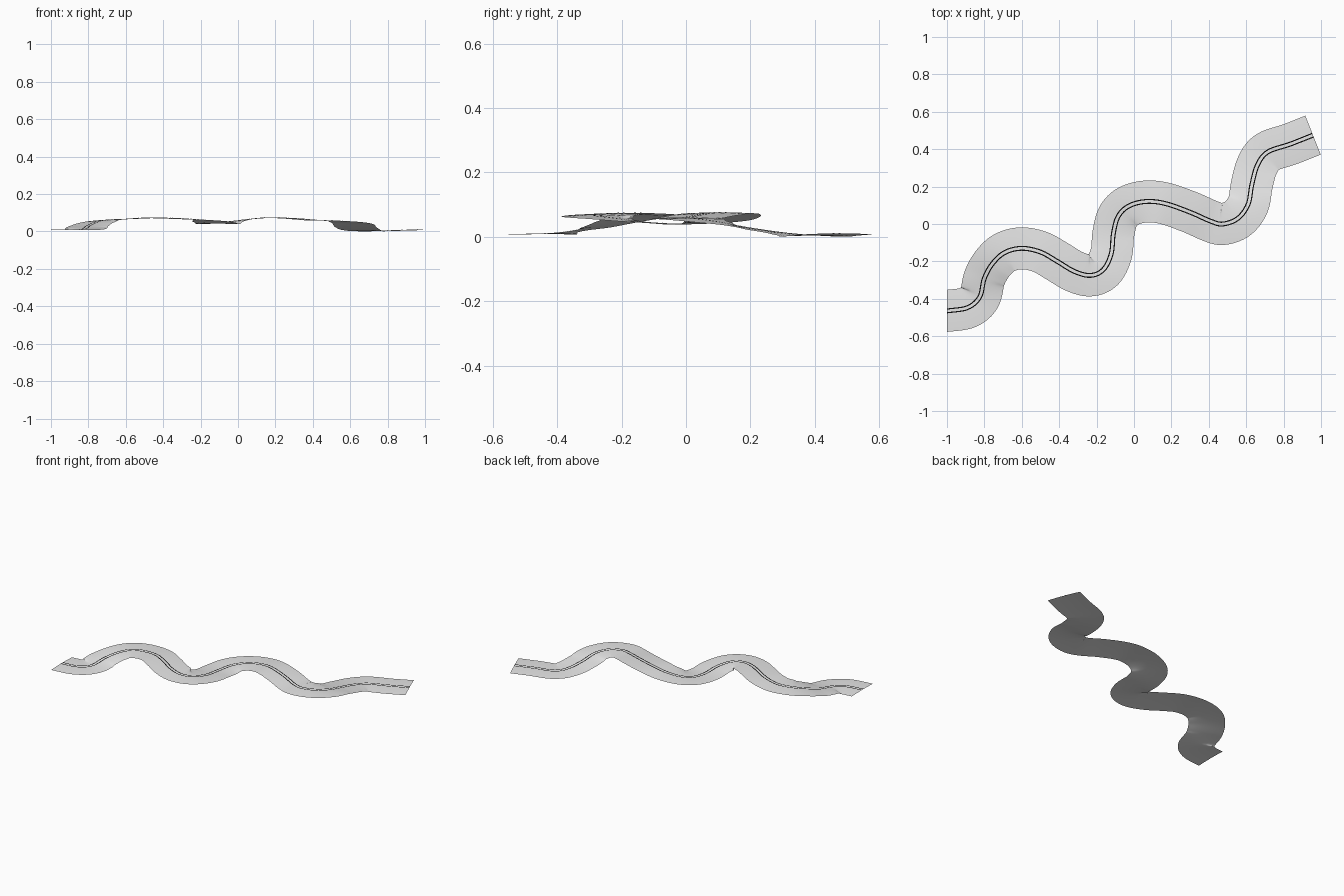
import bpy
from mathutils import Vector

cube = bpy.data.objects.get("Cube")
if cube:
    bpy.data.objects.remove(cube)

HALF_WIDTH = 0.112
STEPS = 8

# Centre line of the road, with its height
PATH = [Vector(p) for p in (
    (-1, -.465, .01), (-.89, -.447, .01), (-.825, -.39, .013), (-.8, -.29, .03),
    (-.755, -.21, .05), (-.69, -.152, .063), (-.6, -.13, .068), (-.5, -.15, .074),
    (-.41, -.2, .074), (-.32, -.253, .071), (-.235, -.275, .066), (-.165, -.245, .06),
    (-.122, -.16, .05), (-.11, -.05, .042), (-.085, .04, .045), (-.03, .095, .054),
    (.06, .12, .067), (.165, .11, .076), (.3, .063, .071), (.41, .015, .062),
    (.475, 0, .06), (.555, .03, .056), (.61, .105, .045), (.63, .21, .026),
    (.66, .315, .011), (.715, .385, .004), (.835, .427, .007), (.957, .475, .011))]


def make_material(name, value):
    mat = bpy.data.materials.new(name)
    mat.use_nodes = True
    colour = (value, value, value, 1)
    mat.diffuse_color = colour
    mat.node_tree.nodes["Principled BSDF"].inputs["Base Color"].default_value = colour
    return mat


def smooth_path(points):
    """Pass a smooth curve through the points."""
    ends = [points[0] * 2 - points[1]] + points + [points[-1] * 2 - points[-2]]
    out = []
    for a, b, c, d in zip(ends, ends[1:], ends[2:], ends[3:]):
        for i in range(STEPS):
            t = i / STEPS
            out.append(b + (c - a) * t / 2 + (a * 2 - b * 5 + c * 4 - d) * t * t / 2
                       + (b * 3 - a - c * 3 + d) * t ** 3 / 2)
    return out + [points[-1]]


def side_vectors(points):
    """Level vectors pointing to the left of the path."""
    sides = []
    for i in range(len(points)):
        along = points[min(i + 1, len(points) - 1)] - points[max(i - 1, 0)]
        sides.append(Vector((-along.y, along.x, 0)).normalized())
    sides[0] = Vector((0, 1, 0))
    return sides


centre = smooth_path(PATH)
sides = side_vectors(centre)


def make_ribbon(name, offsets, lift, mat):
    """Sweep a row of sideways offsets along the path, with a slight crown."""
    verts, faces = [], []
    n = len(offsets)
    for point, side in zip(centre, sides):
        for off in offsets:
            drop = .003 * (off / HALF_WIDTH) ** 2
            verts.append(point + side * off + Vector((0, 0, lift - drop)))
    for row in range(len(centre) - 1):
        for k in range(n - 1):
            a = row * n + k
            faces.append((a + 1, a, a + n, a + n + 1))
    mesh = bpy.data.meshes.new(name)
    mesh.from_pydata(verts, [], faces)
    mesh.materials.append(mat)
    mesh.shade_smooth()
    obj = bpy.data.objects.new(name, mesh)
    bpy.context.collection.objects.link(obj)
    return obj


grey = make_material("light grey", .8)
black = make_material("black", .003)

# Road surface
make_ribbon("road_surface", [HALF_WIDTH * k / 4 for k in range(-4, 5)], 0, grey)

# Double centre line
for name, off in (("left_centre_line", .01), ("right_centre_line", -.01)):
    make_ribbon(name, [off - .003, off + .003], .001, black)
